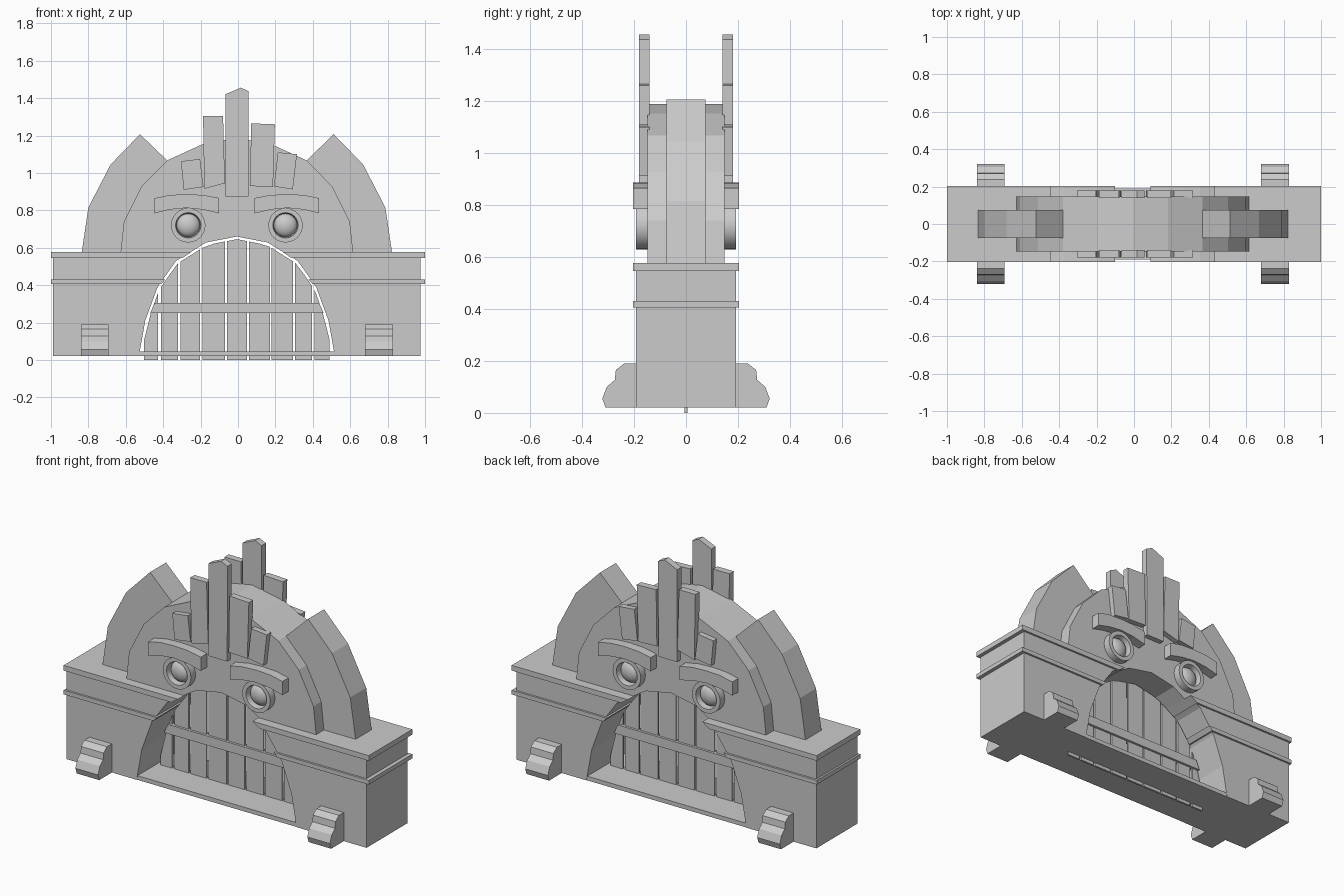
import bpy, bmesh, math

if "Cube" in bpy.data.objects:
    bpy.data.objects.remove(bpy.data.objects["Cube"])

CX = -0.006  # the gate's own axis of symmetry


def finish(name, bm):
    bmesh.ops.recalc_face_normals(bm, faces=bm.faces)
    me = bpy.data.meshes.new(name)
    bm.to_mesh(me)
    bm.free()
    ob = bpy.data.objects.new(name, me)
    bpy.context.collection.objects.link(ob)
    return ob


def prism(name, pts, y0, y1, sx=1, cx=CX):
    """Extrude an (x, z) outline from y0 to y1."""
    bm = bmesh.new()
    f = bm.faces.new([bm.verts.new((cx + sx * x, y0, z)) for x, z in pts])
    r = bmesh.ops.extrude_face_region(bm, geom=[f])
    verts = [v for v in r["geom"] if isinstance(v, bmesh.types.BMVert)]
    bmesh.ops.translate(bm, verts=verts, vec=(0, y1 - y0, 0))
    return finish(name, bm)


def lathe(name, profile, x, z, side, seg=24):
    """Revolve a (radius, y) profile round a y axis through (x, z)."""
    bm = bmesh.new()
    rings = []
    for i in range(seg):
        a = 2 * math.pi * i / seg
        rings.append([bm.verts.new((x + r * math.cos(a), side * y, z + r * math.sin(a)))
                      for r, y in profile])
    for i in range(seg):
        p, q = rings[i], rings[(i + 1) % seg]
        for j in range(len(profile) - 1):
            bm.faces.new((p[j], p[j + 1], q[j + 1], q[j]))
    bmesh.ops.remove_doubles(bm, verts=bm.verts, dist=1e-5)
    ob = finish(name, bm)
    bpy.context.view_layer.objects.active = ob
    ob.select_set(True)
    bpy.ops.object.shade_smooth_by_angle(angle=math.radians(35))
    ob.select_set(False)


# Shared left-half outlines
opening = [(-.524, .02), (-.49, .21), (-.424, .39), (-.325, .53), (-.255, .572),
           (-.165, .628), (0, .66)]
outer = [(-.622, .572), (-.604, .74), (-.508, .93), (-.373, 1.067), (-.187, 1.152), (0, 1.188)]


def full(half):
    return half + [(-x, z) for x, z in half[-2::-1]]


# Arched upper wall
prism("arch_wall", full(outer) + full(opening[4:])[::-1], -.148, .148)

for sx, side in ((1, "left"), (-1, "right")):
    # Base block, ledges and outer horn
    prism(f"base_{side}", [(-.983, .02)] + opening[:5] + [(-.983, .572)], -.192, .192, sx)
    edge = -1 - sx * CX
    prism(f"upper_ledge_{side}", [(edge, .546), (-.29, .546), (-.244, .577), (edge, .577)],
          -.204, .204, sx)
    prism(f"lower_ledge_{side}", [(edge, .405), (-.405, .405), (-.383, .43), (edge, .43)],
          -.204, .204, sx)
    prism(f"horn_{side}", [(-.83, .572), (-.794, .815), (-.675, 1.045), (-.518, 1.207)]
          + outer[3::-1], -.075, .075, sx)
    for s, face in ((-1, "front"), (1, "back")):
        tag = f"{side}_{face}"
        # Stepped foot, profile in (y, z)
        foot = [(.18, .02), (.31, .02), (.322, .055), (.305, .1), (.274, .127),
                (.27, .165), (.238, .19), (.18, .19)]
        bm = bmesh.new()
        f = bm.faces.new([bm.verts.new((CX - sx * .834, s * y, z)) for y, z in foot])
        r = bmesh.ops.extrude_face_region(bm, geom=[f])
        bmesh.ops.translate(bm, verts=[v for v in r["geom"] if isinstance(v, bmesh.types.BMVert)],
                            vec=(sx * .148, 0, 0))
        finish(f"foot_{tag}", bm)
        # Brow
        prism(f"brow_{tag}", [(-.44, .865), (-.36, .882), (-.27, .886), (-.18, .882), (-.095, .866),
                              (-.095, .784), (-.18, .804), (-.27, .813), (-.36, .804), (-.44, .784)],
              s * .14, s * .204, sx)
        # Eye ring and domed eyeball
        ex = CX - sx * .26
        lathe(f"eye_ring_{tag}", [(.092, .14), (.092, .192), (.068, .192), (.062, .165), (.062, .14)],
              ex, .72, s)
        dome = [(.063 * math.cos(a), .15 + .038 * math.sin(a))
                for a in (i * math.pi / 12 for i in range(7))]
        lathe(f"eyeball_{tag}", dome, ex, .72, s)

# Crest slabs, same on front and back
crest = [
    [(-.305, 1.062), (-.203, 1.075), (-.185, .925), (-.29, .91)],
    [(-.187, 1.305), (-.08, 1.305), (-.07, .945), (-.18, .915)],
    [(-.068, 1.42), (.015, 1.456), (.057, 1.437), (.055, .873), (-.068, .873)],
    [(.07, 1.265), (.197, 1.26), (.187, .925), (.065, .93)],
    [(.213, 1.11), (.315, 1.1), (.293, .912), (.192, .928)],
]
for i, pts in enumerate(crest):
    for s, face in ((-1, "front"), (1, "back")):
        prism(f"crest_slab_{i + 1}_{face}", pts, s * .14, s * .18, cx=0)


# Gate planks, tops following the arch
def arch_z(x):
    x = -abs(x - CX)
    for (xa, za), (xb, zb) in zip(opening, opening[1:]):
        if xa <= x <= xb:
            return za + (zb - za) * (x - xa) / (xb - xa)
    return .02


edges = [(-.503, -.428), (-.412, -.32), (-.307, -.203), (-.19, -.07), (-.06, .048),
         (.06, .17), (.18, .294), (.305, .396), (.41, .49)]
for i, (a, b) in enumerate(edges):
    top = [(x, arch_z(CX + (x - CX) * 1.02) - .014) for x in (b, (a + b) / 2, a)]
    prism(f"gate_plank_{i + 1}", [(a, 0), (b, 0)] + top, -.006, .006, cx=0)

# Gate crossbar and threshold slab
prism("gate_crossbar", [(-.464, .25), (.464, .25), (.44, .305), (-.44, .305)], -.02, .02)
prism("threshold", [(-.525, .02), (.525, .02), (.521, .045), (-.521, .045)], -.19, .19)
